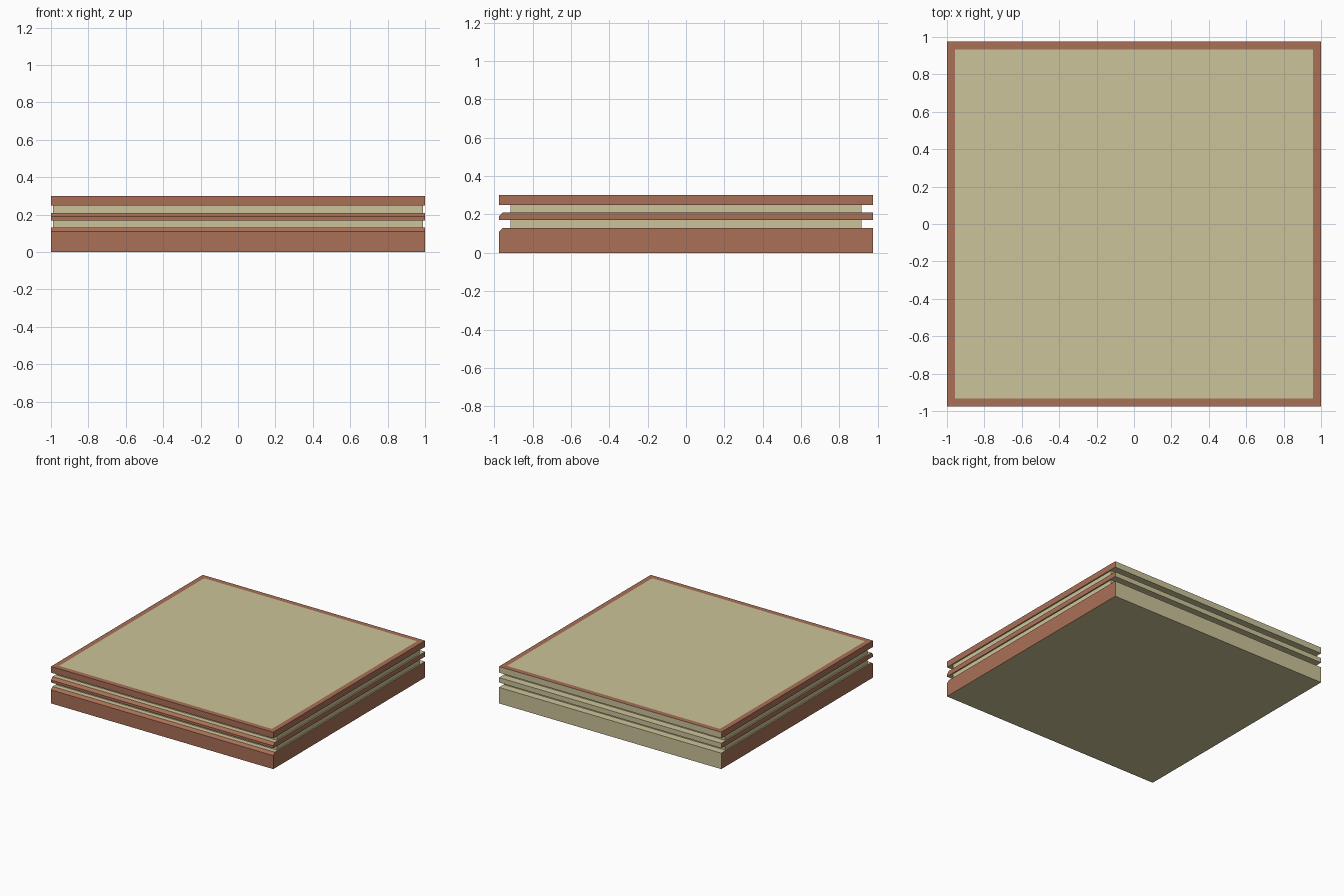
import bpy, bmesh

if "Cube" in bpy.data.objects:
    bpy.data.objects.remove(bpy.data.objects["Cube"])

def material(name, rgb):
    m = bpy.data.materials.new(name)
    m.diffuse_color = (*rgb, 1)
    m.use_nodes = True
    m.node_tree.nodes["Principled BSDF"].inputs["Base Color"].default_value = m.diffuse_color
    return m

BROWN = material("brown", (0.40, 0.16, 0.095))
CREAM = material("cream", (0.60, 0.55, 0.32))
HX, HY = 1.0, 0.975

def finish(name, bm):
    me = bpy.data.meshes.new(name)
    bm.to_mesh(me)
    bm.free()
    me.materials.append(BROWN)
    me.materials.append(CREAM)
    ob = bpy.data.objects.new(name, me)
    bpy.context.collection.objects.link(ob)

def slab(name, z0, z1, chamfer=0.0, framed=False):
    """Side profile extruded across x; brown front and sides, cream elsewhere."""
    prof = [(-HY, z0), (HY, z0), (HY, z1)]
    prof += [(-HY + chamfer, z1), (-HY, z1 - chamfer)] if chamfer else [(-HY, z1)]
    bm = bmesh.new()
    face = bm.faces.new([bm.verts.new((-HX, y, z)) for y, z in prof])
    ext = bmesh.ops.extrude_face_region(bm, geom=[face])
    verts = [v for v in ext["geom"] if isinstance(v, bmesh.types.BMVert)]
    bmesh.ops.translate(bm, verts=verts, vec=(2 * HX, 0, 0))
    bmesh.ops.recalc_face_normals(bm, faces=bm.faces)
    for f in bm.faces:
        n = f.normal
        f.material_index = 0 if abs(n.x) > 0.5 or n.y < -0.5 else 1
    if framed:
        # Brown border around the cream top panel
        top = max(bm.faces, key=lambda f: f.normal.z)
        rim = bmesh.ops.inset_region(bm, faces=[top], thickness=0.06)
        for f in rim["faces"]:
            f.material_index = 0
    finish(name, bm)

def recessed_wall(name, z0, z1):
    """Set-back cream core, open where it meets the slabs."""
    bm = bmesh.new()
    bmesh.ops.create_cube(bm, size=1)
    for v in bm.verts:
        v.co = (v.co.x * 1.98, v.co.y * 1.83, (z0 + z1) / 2 + v.co.z * (z1 - z0))
    bm.normal_update()
    caps = [f for f in bm.faces if abs(f.normal.z) > 0.5]
    bmesh.ops.delete(bm, geom=caps, context="FACES_ONLY")
    for f in bm.faces:
        f.material_index = 1
    finish(name, bm)

# Base, middle ledge and top plate, separated by two grooves
slab("base_slab", 0.0, 0.13, chamfer=0.02)
recessed_wall("lower_groove_wall", 0.13, 0.17)
slab("middle_ledge", 0.17, 0.21, chamfer=0.02)
recessed_wall("upper_groove_wall", 0.21, 0.25)
slab("top_plate", 0.25, 0.30, framed=True)
